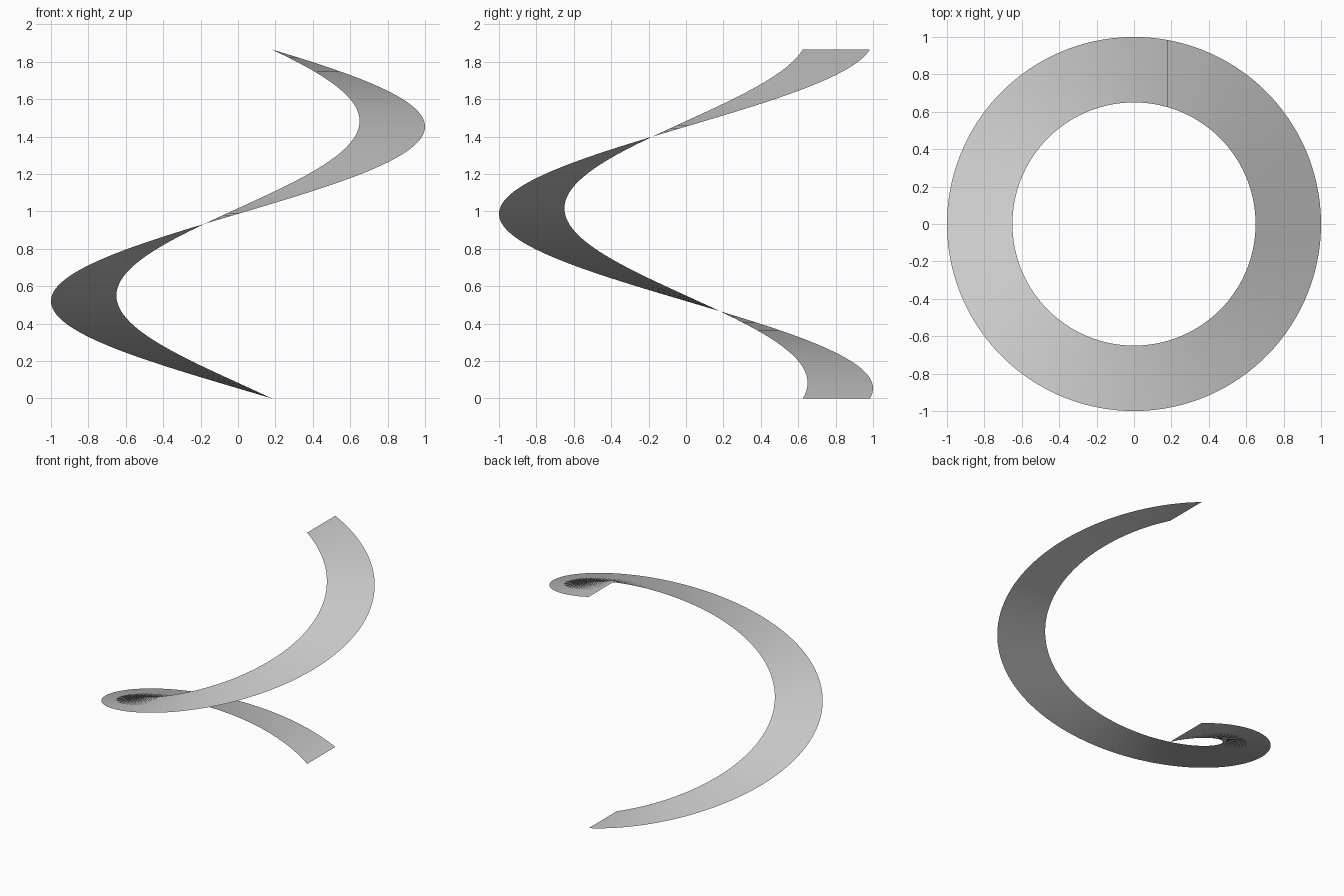
import bpy
import bmesh
import math
from mathutils import Matrix, Vector

cube = bpy.data.objects.get("Cube")
if cube:
    bpy.data.objects.remove(cube, do_unlink=True)

INNER, OUTER = 0.65, 1.0   # ribbon radii
OFFSET = 0.18              # sideways shift of the straight end edge
HEIGHT = 1.866             # rise over one full turn
STEPS = 128

# Plain grey
grey = bpy.data.materials.new("light_grey")
grey.use_nodes = True
colour = (0.6, 0.6, 0.6, 1.0)
grey.diffuse_color = colour
grey.node_tree.nodes["Principled BSDF"].inputs["Base Color"].default_value = colour

# Level edge swept once around the axis while rising
edge = [Vector((OFFSET, math.sqrt(r * r - OFFSET * OFFSET), 0)) for r in (INNER, OUTER)]
bm = bmesh.new()
previous = None
for i in range(STEPS + 1):
    t = i / STEPS
    turn = Matrix.Rotation(math.tau * t, 3, 'Z')
    rise = Vector((0, 0, HEIGHT * t))
    row = [bm.verts.new(turn @ p + rise) for p in edge]
    if previous:
        face = bm.faces.new((previous[0], previous[1], row[1], row[0]))
        face.smooth = True
    previous = row

mesh = bpy.data.meshes.new("spiral_ribbon")
bm.to_mesh(mesh)
bm.free()
mesh.materials.append(grey)
ribbon = bpy.data.objects.new("spiral_ribbon", mesh)
bpy.context.collection.objects.link(ribbon)
